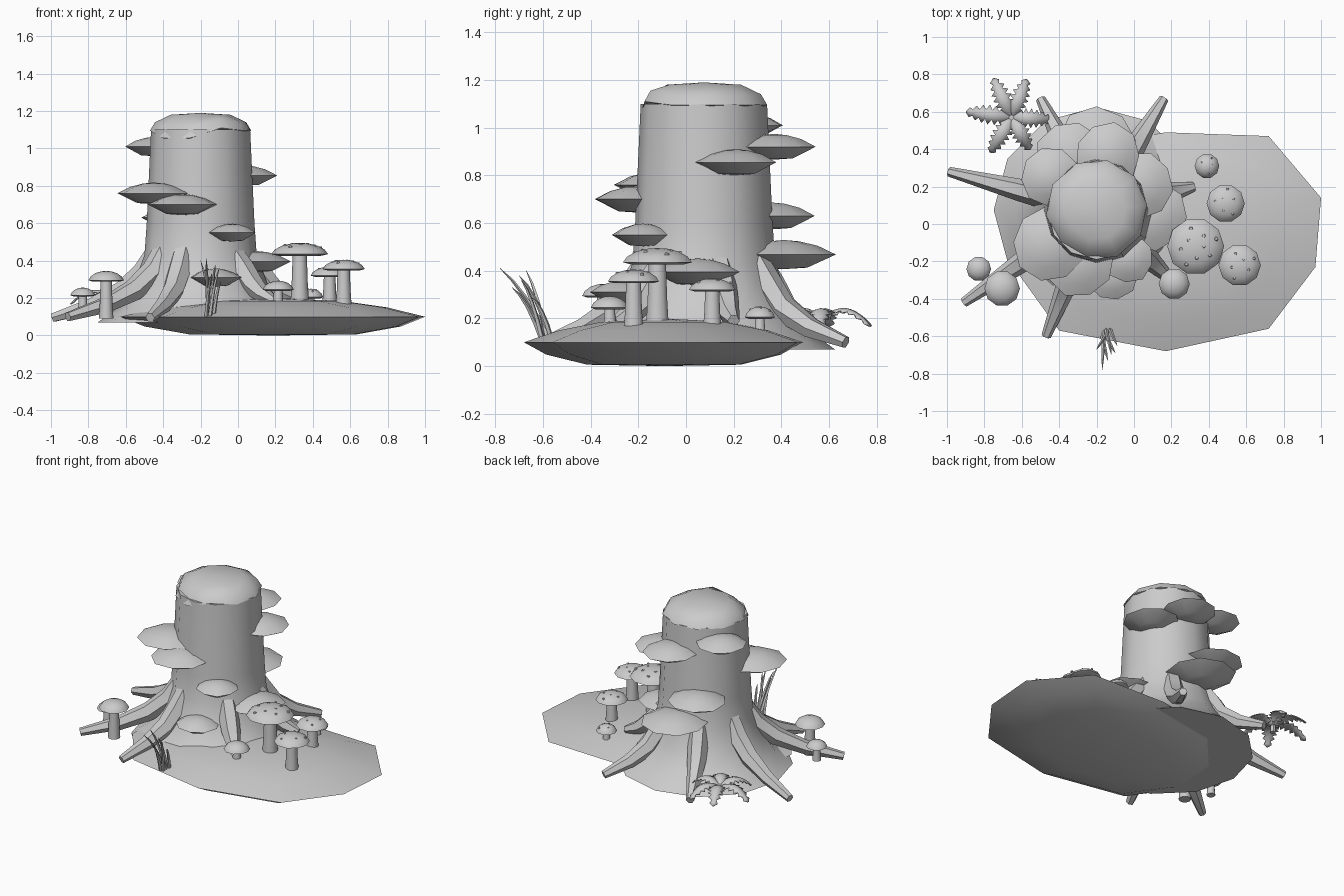
import bpy, bmesh, math, random
from mathutils import Vector

if "Cube" in bpy.data.objects:
    bpy.data.objects.remove(bpy.data.objects["Cube"])

random.seed(4)
GREY = bpy.data.materials.new("plain grey")
GREY.diffuse_color = (0.6, 0.6, 0.6, 1)
GREY.use_nodes = True
GREY.node_tree.nodes["Principled BSDF"].inputs["Base Color"].default_value = GREY.diffuse_color
STUMP = Vector((-0.2, 0.075, 0))


def finish(name, bm, angle=40):
    bmesh.ops.recalc_face_normals(bm, faces=bm.faces)
    me = bpy.data.meshes.new(name)
    bm.to_mesh(me)
    bm.free()
    me.materials.append(GREY)
    for p in me.polygons:
        p.use_smooth = True
    me.set_sharp_from_angle(angle=math.radians(angle))
    ob = bpy.data.objects.new(name, me)
    bpy.context.collection.objects.link(ob)
    return ob


def loft(bm, rings):
    """Skin closed rings; a one-point ring makes a pole, open ends are capped."""
    vs = [[bm.verts.new(p) for p in r] for r in rings]
    for a, b in zip(vs, vs[1:]):
        n = max(len(a), len(b))
        for i in range(n):
            j = (i + 1) % n
            if len(a) == 1:
                bm.faces.new((a[0], b[i], b[j]))
            elif len(b) == 1:
                bm.faces.new((a[i], a[j], b[0]))
            else:
                bm.faces.new((a[i], a[j], b[j], b[i]))
    for end in (vs[0], vs[-1]):
        if len(end) > 2:
            bm.faces.new(end)


def ring(c, r, z, n, phase=0.0, jit=None):
    if r == 0:
        return [Vector((c[0], c[1], z))]
    return [Vector((c[0] + r * (jit[i] if jit else 1) * math.cos(phase + math.tau * i / n),
                    c[1] + r * (jit[i] if jit else 1) * math.sin(phase + math.tau * i / n), z))
            for i in range(n)]


def lathe(bm, c, prof, n, phase=0.0, jit=None):
    loft(bm, [ring(c, r, z, n, phase, jit) for r, z in prof])


def tube(bm, pts, radii, n=6):
    rings = []
    for i, p in enumerate(pts):
        d = (pts[min(i + 1, len(pts) - 1)] - pts[max(i - 1, 0)]).normalized()
        u = d.cross(Vector((0, 0, 1))).normalized()
        w = u.cross(d)
        rings.append([p + radii[i] * (u * math.cos(math.tau * k / n) + w * math.sin(math.tau * k / n))
                      for k in range(n)])
    loft(bm, rings)


# Ground mound: ten-sided lens
rim = [(0.17, -0.68), (0.72, -0.56), (0.97, -0.23), (1.0, 0.14), (0.72, 0.47),
       (0.17, 0.49), (-0.35, 0.4), (-0.6, 0.12), (-0.63, -0.25), (-0.4, -0.57)]
gc = Vector((0.19, -0.09))
bm = bmesh.new()
loft(bm, [[Vector((*(gc + (Vector(p) - gc) * s), z)) for p in rim] if s else [Vector((*gc, z))]
          for s, z in [(0, 0), (0.55, 0.006), (0.84, 0.048), (1, 0.1),
                       (0.75, 0.15), (0.45, 0.185), (0, 0.2)]])
finish("ground_mound", bm, 35)

# Trunk with flared foot
bm = bmesh.new()
lathe(bm, STUMP, [(0.55, 0.07), (0.44, 0.15), (0.36, 0.27), (0.3, 0.43),
                  (0.288, 0.6), (0.265, 1.1)], 12)
finish("stump_trunk", bm, 40)

# Moss cap with a lip drooping at the front left
bm = bmesh.new()
rings = [ring(STUMP, r, z, 10, 0.1) for r, z in
         [(0, 1.07), (0.2, 1.07), (0.272, 1.095), (0.245, 1.14), (0.16, 1.18), (0, 1.19)]]
for k in (1, 2, 3):
    for i in (6, 7):
        rings[k][i].z -= (0.02, 0.04, 0.02)[k - 1]
        rings[k][i] += (rings[k][i] - STUMP) * Vector((1, 1, 0)).length * 0 
    rings[k][8].z += 0.015
finish_rings = rings
loft(bm, finish_rings)
finish("moss_cap", bm, 45)

# Roots
bm = bmesh.new()
for x, y, z in [(-0.99, 0.28, 0.095), (-0.91, -0.42, 0.1), (-0.47, -0.6, 0.095),
                (-0.5, 0.67, 0.1), (0.16, 0.67, 0.1), (0.32, 0.2, 0.19), (0.2, -0.3, 0.18)]:
    v = Vector((x, y, 0)) - STUMP
    L, d = v.length, v.normalized()
    path = [(0.24, 0.45), (0.31, 0.34), (0.24 + (L - 0.24) * 0.32, 0.24),
            (0.24 + (L - 0.24) * 0.62, 0.16), (L, z)]
    if L < 0.6:
        path = [(0.24, 0.43), (0.31, 0.35), (0.38, 0.27), (0.45, 0.22), (L, z)]
    tube(bm, [STUMP + d * r + Vector((0, 0, h)) for r, h in path],
         [0.06, 0.065, 0.06, 0.045, 0.026])
finish("roots", bm, 30)

# Shelf fungi spiralling round the trunk: x, y, z, radius
shelves = [(-0.45, 0.25, 1.01, 0.16), (0.03, 0.21, 0.855, 0.18), (-0.14, 0.37, 0.92, 0.175),
           (-0.45, -0.11, 0.76, 0.2), (-0.3, -0.2, 0.7, 0.19), (-0.34, 0.36, 0.63, 0.19),
           (-0.03, -0.18, 0.55, 0.135), (-0.2, 0.41, 0.468, 0.22),
           (0.1, 0.05, 0.395, 0.19), (-0.12, -0.27, 0.31, 0.14)]
for k, (x, y, z, r) in enumerate(shelves):
    bm = bmesh.new()
    h = 0.026 + 0.16 * r
    jit = [random.uniform(0.95, 1.03) for _ in range(9)]
    ph = math.atan2(y - STUMP.y, x - STUMP.x)
    lathe(bm, (x, y), [(0, z - h), (r * 0.45, z - h * 0.9), (r, z),
                       (r * 0.65, z + h * 0.6), (r * 0.3, z + h * 0.9), (0, z + h)], 9, ph, jit)
    finish(f"shelf_fungus_{k + 1}", bm, 40)

# Mushrooms: x, y, base z, rim z, top z, cap radius, stem radius, spotted
shrooms = [(0.33, -0.12, 0.18, 0.435, 0.495, 0.152, 0.043, 9),
           (0.565, -0.22, 0.16, 0.355, 0.405, 0.113, 0.037, 6),
           (0.49, 0.11, 0.16, 0.32, 0.368, 0.102, 0.035, 6),
           (0.215, -0.32, 0.15, 0.245, 0.293, 0.083, 0.026, 0),
           (0.39, 0.31, 0.14, 0.205, 0.25, 0.066, 0.022, 5),
           (-0.705, -0.345, 0.09, 0.295, 0.345, 0.095, 0.034, 0),
           (-0.83, -0.24, 0.12, 0.215, 0.256, 0.066, 0.024, 0)]
spots = bmesh.new()
for k, (x, y, b, z, t, r, s, n) in enumerate(shrooms):
    bm = bmesh.new()
    lathe(bm, (x, y), [(s * 1.15, b), (s, b + (z - b) * 0.4), (s * 0.88, z)], 10)
    finish(f"mushroom_stem_{k + 1}", bm)
    bm = bmesh.new()
    h = t - z
    lathe(bm, (x, y), [(0, z - h * 0.12), (r * 0.75, z - h * 0.15), (r, z), (r * 0.88, z + h * 0.4),
                       (r * 0.62, z + h * 0.75), (r * 0.3, z + h * 0.95), (0, t)], 10)
    finish(f"mushroom_cap_{k + 1}", bm, 50)
    for i in range(n):
        a, q = 2.4 * i + k, 0.25 + 0.55 * (i + 0.5) / n
        zz = z + h * math.sqrt(1 - q * q) * 0.97
        c = (x + r * q * math.cos(a), y + r * q * math.sin(a))
        w = r * 0.075
        lathe(spots, c, [(w, zz - 0.006), (w * 0.7, zz + 0.003), (0, zz + 0.004)], 6)
finish("cap_spots", spots)

# Grass tuft leaning to the front
bm = bmesh.new()
for bx, by, tx, ty, tz in [(-0.16, -0.57, -0.17, -0.78, 0.41), (-0.15, -0.6, -0.1, -0.69, 0.36),
                           (-0.14, -0.58, -0.2, -0.67, 0.4), (-0.17, -0.6, -0.14, -0.73, 0.33),
                           (-0.13, -0.56, -0.09, -0.65, 0.29), (-0.15, -0.56, -0.12, -0.7, 0.38)]:
    base, tip = Vector((bx, by, 0.1)), Vector((tx, ty, tz))
    pts = []
    for i in range(5):
        u = i / 4
        p = base.lerp(tip, u)
        p.z += 0.07 * u * (1 - u) * 2
        pts.append(p)
    tube(bm, pts, [0.011, 0.01, 0.008, 0.006, 0.001], 4)
finish("grass_tuft", bm)

# Fern: arching fronds with toothed edges
bm = bmesh.new()
N = 14
for deg, L in [(115, 0.23), (68, 0.22), (-3, 0.21), (-60, 0.2), (-121, 0.22), (173, 0.245)]:
    d = Vector((math.cos(math.radians(deg)), math.sin(math.radians(deg)), 0))
    side = Vector((-d.y, d.x, 0))
    prev = None
    for i in range(N + 1):
        u = i / N
        mid = Vector((-0.655, 0.57, 0.2 + 0.2 * u - 0.23 * u * u)) + d * L * u
        full = 0.012 + 0.042 * math.sin(math.pi * min(1, u * 0.8 + 0.15))
        w = full if i % 2 else full * 0.5
        w = 0.004 if i in (0, N) else w
        drop = Vector((0, 0, -w * 0.3))
        cur = [bm.verts.new(p) for p in (mid - side * w + drop, mid, mid + side * w + drop)]
        if prev:
            for j in (0, 1):
                bm.faces.new((prev[j], cur[j], cur[j + 1], prev[j + 1]))
        prev = cur
fern = finish("fern", bm)
mod = fern.modifiers.new("thickness", 'SOLIDIFY')
mod.thickness = 0.006

# Short fern stalk reaching the foot of the stump
bm = bmesh.new()
lathe(bm, (-0.655, 0.57), [(0.02, 0.15), (0.015, 0.21)], 6)
finish("fern_stalk", bm)
